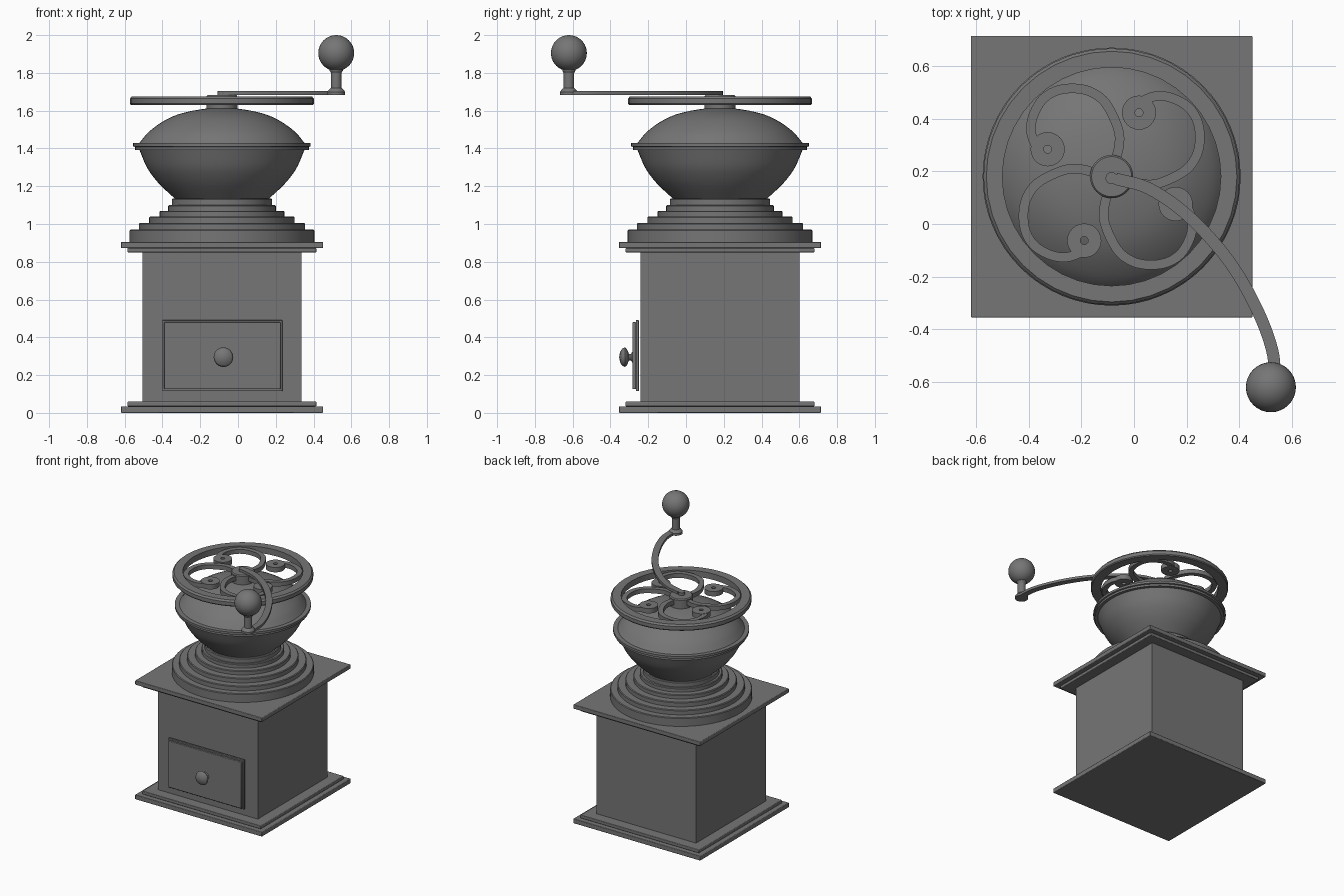
import bpy, bmesh, math
from mathutils import Vector, Matrix

if "Cube" in bpy.data.objects:
    bpy.data.objects.remove(bpy.data.objects["Cube"])

CX, CY = -0.085, 0.18  # axis of the mill

iron = bpy.data.materials.new("dark grey")
iron.use_nodes = True
grey = (0.18, 0.18, 0.18, 1)
iron.diffuse_color = grey
iron.node_tree.nodes["Principled BSDF"].inputs["Base Color"].default_value = grey


def finish(name, bm, bevel=0):
    bmesh.ops.recalc_face_normals(bm, faces=bm.faces)
    mesh = bpy.data.meshes.new(name)
    bm.to_mesh(mesh)
    bm.free()
    obj = bpy.data.objects.new(name, mesh)
    bpy.context.collection.objects.link(obj)
    mesh.materials.append(iron)
    if bevel:
        mod = obj.modifiers.new("soft edges", "BEVEL")
        mod.width = bevel
        mod.segments = 2
    bpy.ops.object.select_all(action="DESELECT")
    obj.select_set(True)
    bpy.context.view_layer.objects.active = obj
    bpy.ops.object.shade_smooth_by_angle(angle=math.radians(30))
    return obj


def box(name, center, size, bevel=0.004):
    bm = bmesh.new()
    bmesh.ops.create_cube(bm, size=1, matrix=Matrix.Translation(center) @ Matrix.Diagonal((*size, 1)))
    return finish(name, bm, bevel)


def slab(name, half, low, high, bevel=0.004):
    return box(name, (CX, CY, (low + high) / 2), (half * 2, half * 2, high - low), bevel)


def lathe(name, profile, place=Matrix.Translation((CX, CY, 0)), sides=48, closed=False):
    """Spin (radius, height) points about the local z axis."""
    bm = bmesh.new()
    verts = [bm.verts.new((r, 0, z)) for r, z in profile]
    edges = [bm.edges.new(pair) for pair in zip(verts, verts[1:])]
    if closed:
        edges.append(bm.edges.new((verts[-1], verts[0])))
    bmesh.ops.spin(bm, geom=verts + edges, axis=(0, 0, 1), cent=(0, 0, 0),
                   angle=math.tau, steps=sides, use_merge=True)
    bmesh.ops.remove_doubles(bm, verts=bm.verts, dist=0.0001)
    bm.transform(place)
    return finish(name, bm)


def smooth_path(points, steps=8):
    """Catmull-Rom curve through the points."""
    p = [Vector(q) for q in points]
    p = [2 * p[0] - p[1]] + p + [2 * p[-1] - p[-2]]
    path = []
    for a, b, c, d in zip(p, p[1:], p[2:], p[3:]):
        for i in range(steps):
            t = i / steps
            path.append((2 * b + (c - a) * t + (2 * a - 5 * b + 4 * c - d) * t ** 2
                         + (3 * b - a - 3 * c + d) * t ** 3) / 2)
    return path + [p[-2]]


def flat_bar(name, points, width, low, high, place):
    """Bar of rectangular section that follows a curve in plan."""
    path = smooth_path(points)
    bm = bmesh.new()
    rings = []
    for i, q in enumerate(path):
        along = (path[min(i + 1, len(path) - 1)] - path[max(i - 1, 0)]).normalized()
        side = Vector((-along.y, along.x)) * width / 2
        rings.append([bm.verts.new((*(q + side * s), z))
                      for s, z in ((-1, low), (1, low), (1, high), (-1, high))])
    for a, b in zip(rings, rings[1:]):
        for i in range(4):
            j = (i + 1) % 4
            bm.faces.new((a[i], a[j], b[j], b[i]))
    bm.faces.new(rings[0])
    bm.faces.new(rings[-1])
    bm.transform(place)
    return finish(name, bm)


# Wooden case with stepped plates below and above
slab("base_plate", 0.535, 0, 0.035)
slab("base_step", 0.5, 0.035, 0.06)
slab("case_body", 0.42, 0.06, 0.85, 0)
slab("top_step", 0.5, 0.85, 0.873)
slab("top_plate", 0.535, 0.873, 0.905)

# Drawer front, standing slightly proud of the case
box("drawer_back_panel", (-0.083, -0.258, 0.303), (0.636, 0.016, 0.375), 0.002)
box("drawer_front_panel", (-0.083, -0.274, 0.303), (0.616, 0.018, 0.355), 0.004)
knob_place = Matrix.Translation((-0.077, -0.282, 0.295)) @ Matrix.Rotation(math.pi / 2, 4, "X")
lathe("drawer_knob", [(0, 0), (0.03, 0), (0.018, 0.01), (0.018, 0.02), (0.045, 0.032), (0.052, 0.042),
                      (0.045, 0.056), (0.028, 0.067), (0, 0.072)], knob_place, 24)

# Stepped round collar
levels = [0.905, 0.97, 1.005, 1.04, 1.07, 1.1, 1.135]
collar = [(0, levels[0])]
for radius, low, high in zip((0.49, 0.44, 0.385, 0.33, 0.285, 0.265), levels, levels[1:]):
    collar += [(radius, low), (radius, high - 0.005), (radius - 0.005, high)]
lathe("stepped_collar", collar + [(0, levels[-1])], sides=64)

# Bowl, rim and domed lid
bowl = smooth_path([(0.25, 1.135), (0.315, 1.195), (0.36, 1.245), (0.4, 1.305), (0.438, 1.395)], 4)
lathe("bowl", [(0, 1.135)] + [tuple(q) for q in bowl], sides=64)
lathe("rim", [(0.42, 1.393), (0.46, 1.393), (0.46, 1.408), (0.47, 1.411), (0.47, 1.428), (0.42, 1.428)],
      sides=64, closed=True)
dome = smooth_path([(0.438, 1.428), (0.385, 1.49), (0.3, 1.55), (0.21, 1.587), (0.09, 1.61), (0, 1.614)], 4)
lathe("domed_lid", [tuple(q) for q in dome], sides=64)

# Wheel with four scrolls around the hub
lathe("wheel_hub", [(0, 1.6), (0.082, 1.6), (0.082, 1.675), (0.076, 1.682), (0, 1.682)])
lathe("wheel_ring", [(0.415, 1.63), (0.482, 1.63), (0.487, 1.637), (0.487, 1.664), (0.476, 1.676),
                     (0.415, 1.676)], sides=40, closed=True)
scroll = [(0.005, 0.04), (0.027, 0.11), (0.025, 0.18), (-0.02, 0.275), (-0.075, 0.32), (-0.14, 0.335),
          (-0.21, 0.326), (-0.265, 0.29), (-0.3, 0.225), (-0.305, 0.165), (-0.285, 0.11)]
for i in range(4):
    turn = Matrix.Translation((CX, CY, 0)) @ Matrix.Rotation(i * math.pi / 2, 4, "Z")
    flat_bar(f"wheel_scroll_{i + 1}", scroll, 0.036, 1.635, 1.668, turn)
    lathe(f"scroll_eye_{i + 1}", [(0.015, 1.633), (0.065, 1.633), (0.065, 1.67), (0.015, 1.67)],
          turn @ Matrix.Translation((-0.243, 0.104, 0)), 24, closed=True)

# Crank arm and its handle
arm = [(-0.07, 0.172), (0.06, 0.133), (0.21, 0.027), (0.36, -0.14), (0.465, -0.32),
       (0.525, -0.48), (0.535, -0.6)]
flat_bar("crank_arm", arm, 0.046, 1.684, 1.703, Matrix())
lathe("crank_arm_end", [(0, 1.678), (0.023, 1.678), (0.023, 1.703), (0, 1.703)],
      Matrix.Translation((-0.085, 0.174, 0)), 24)
grip = Matrix.Translation((0.52, -0.62, 0))
lathe("handle_stem", [(0, 1.684), (0.047, 1.684), (0.047, 1.7), (0.038, 1.712), (0.028, 1.72),
                      (0.028, 1.8), (0.035, 1.812), (0.035, 1.822), (0, 1.83)], grip, 24)
bm = bmesh.new()
bmesh.ops.create_uvsphere(bm, u_segments=32, v_segments=20, radius=0.095)
bm.transform(grip @ Matrix.Translation((0, 0, 1.905)))
finish("handle_knob", bm)
